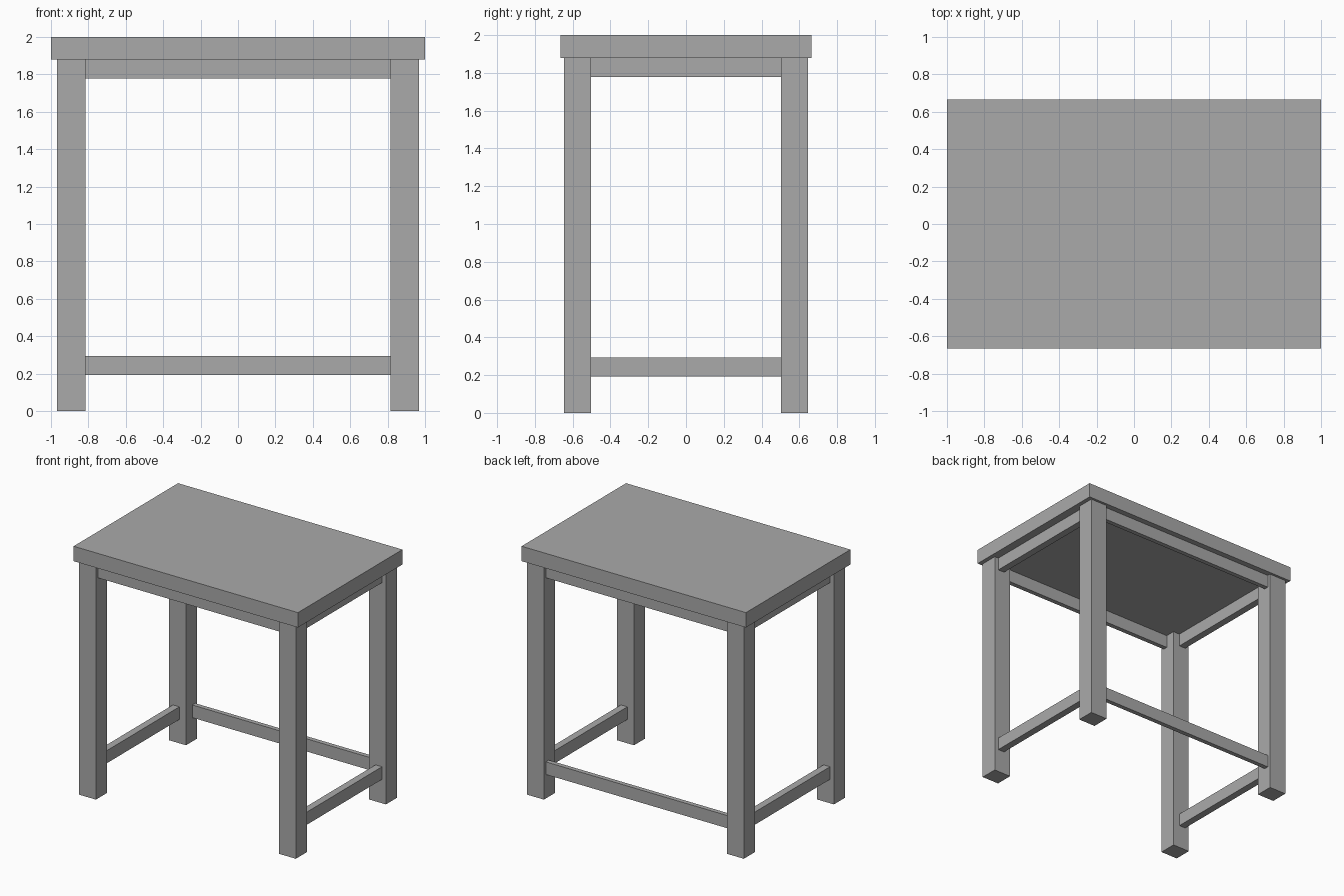
import bpy
import bmesh
from mathutils import Vector

cube = bpy.data.objects.get("Cube")
if cube:
    bpy.data.objects.remove(cube, do_unlink=True)

# One plain grey for the whole table
GREY = (0.4, 0.4, 0.4, 1.0)
grey = bpy.data.materials.new("plain_grey")
grey.use_nodes = True
grey.diffuse_color = GREY
grey.node_tree.nodes["Principled BSDF"].inputs["Base Color"].default_value = GREY


def box(name, low, high):
    """Add a sharp-edged box between two opposite corners."""
    low, high = Vector(low), Vector(high)
    centre, size = (low + high) / 2, high - low
    bm = bmesh.new()
    bmesh.ops.create_cube(bm, size=1)
    bmesh.ops.scale(bm, vec=size, verts=bm.verts)
    mesh = bpy.data.meshes.new(name)
    bm.to_mesh(mesh)
    bm.free()
    mesh.materials.append(grey)
    obj = bpy.data.objects.new(name, mesh)
    obj.location = centre
    bpy.context.collection.objects.link(obj)


def span(side, near, far):
    """Order two distances from the centre on the chosen side."""
    return sorted((side * near, side * far))


# Main measurements
TOP_X, TOP_Y, TOP_Z, UNDER_Z = 1.0, 0.665, 2.0, 1.88
LEG_X, LEG_Y = (0.815, 0.967), (0.502, 0.645)
LONG_RAIL_Y = (0.582, 0.619)
SHORT_RAIL_X = (0.874, 0.932)
APRON_Z, STRETCHER_Z = (1.777, UNDER_Z), (0.192, 0.294)

# Table top
box("table_top", (-TOP_X, -TOP_Y, UNDER_Z), (TOP_X, TOP_Y, TOP_Z))

# Four legs
for y_side, y_name in ((-1, "front"), (1, "back")):
    for x_side, x_name in ((-1, "right"), (1, "left")):
        x0, x1 = span(x_side, *LEG_X)
        y0, y1 = span(y_side, *LEG_Y)
        box(f"{y_name}_{x_name}_leg", (x0, y0, 0), (x1, y1, UNDER_Z))


def long_rail(name, side, heights):
    y0, y1 = span(side, *LONG_RAIL_Y)
    box(name, (-LEG_X[0], y0, heights[0]), (LEG_X[0], y1, heights[1]))


def short_rail(name, side, heights):
    x0, x1 = span(side, *SHORT_RAIL_X)
    box(name, (x0, -LEG_Y[0], heights[0]), (x1, LEG_Y[0], heights[1]))


# Aprons on all sides, stretchers on all but the front
long_rail("front_apron", -1, APRON_Z)
long_rail("back_apron", 1, APRON_Z)
long_rail("back_stretcher", 1, STRETCHER_Z)
for side, side_name in ((-1, "right"), (1, "left")):
    short_rail(f"{side_name}_apron", side, APRON_Z)
    short_rail(f"{side_name}_stretcher", side, STRETCHER_Z)
